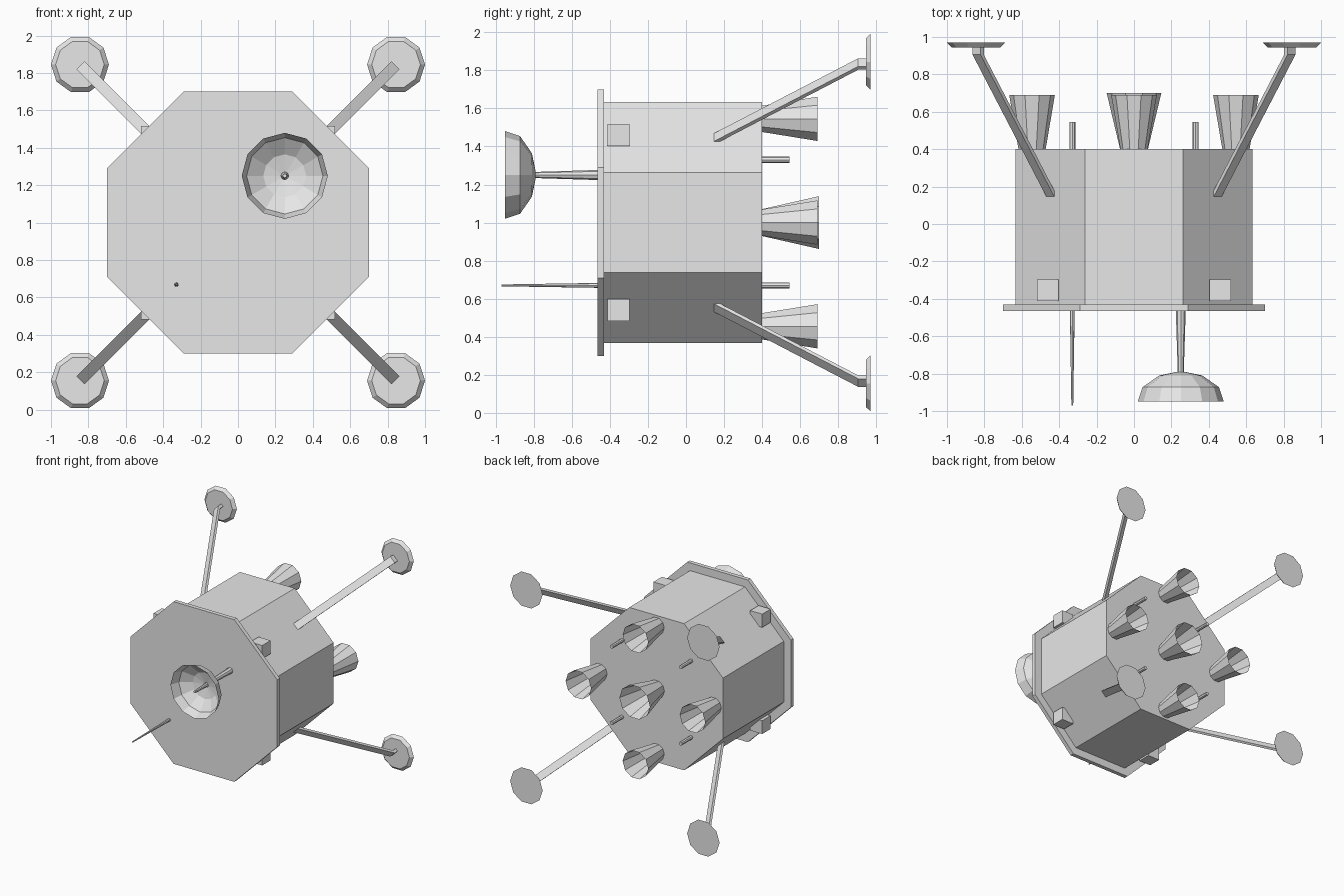
import bpy, bmesh, math
from mathutils import Vector

cube = bpy.data.objects.get("Cube")
if cube:
    bpy.data.objects.remove(cube, do_unlink=True)

grey = bpy.data.materials.new("hull_grey")
grey.use_nodes = True
grey.diffuse_color = (0.8, 0.8, 0.8, 1)
grey.node_tree.nodes["Principled BSDF"].inputs["Base Color"].default_value = (0.8, 0.8, 0.8, 1)

MID = 1.0  # height of the main axis


def finish(name, bm):
    bmesh.ops.recalc_face_normals(bm, faces=bm.faces)
    mesh = bpy.data.meshes.new(name)
    bm.to_mesh(mesh)
    bm.free()
    mesh.materials.append(grey)
    obj = bpy.data.objects.new(name, mesh)
    bpy.context.collection.objects.link(obj)
    return obj


def loft(name, rings, caps=True):
    """Bridge equal rings of points, optionally closing both ends."""
    bm = bmesh.new()
    loops = [[bm.verts.new(p) for p in ring] for ring in rings]
    for a, b in zip(loops, loops[1:]):
        for i in range(len(a)):
            j = (i + 1) % len(a)
            bm.faces.new((a[i], a[j], b[j], b[i]))
    if caps:
        bm.faces.new(loops[0])
        bm.faces.new(loops[-1])
    return finish(name, bm)


def turned(name, x, z, profile, sides, caps=True, turn=0.0):
    """Turn a (y, radius) profile around a front-to-back axis."""
    angles = [math.tau * i / sides + turn for i in range(sides)]
    rings = [[(x + r * math.cos(a), y, z + r * math.sin(a)) for a in angles]
             for y, r in profile]
    return loft(name, rings, caps)


def octagon(name, y0, y1, apothem):
    r = apothem / math.cos(math.pi / 8)
    turned(name, 0, MID, [(y0, r), (y1, r)], 8, turn=math.pi / 8)


# Main hull and front plate
octagon("hull", -0.44, 0.40, 0.633)
octagon("front_plate", -0.465, -0.43, 0.70)

# Dish with its mast, and the thin antenna
turned("dish", 0.25, 1.25,
       [(-0.95, 0.23), (-0.872, 0.204), (-0.81, 0.115), (-0.79, 0.02)], 12, caps=False)
turned("dish_mast", 0.25, 1.25, [(-0.45, 0.027), (-0.95, 0.011)], 8)
turned("thin_antenna", -0.33, 0.67, [(-0.45, 0.013), (-0.97, 0.005)], 8)

# Engine nozzles, open at the back
turned("main_nozzle", 0, MID, [(0.39, 0.072), (0.70, 0.146)], 10, caps=False)
for side, dx, dz in (("left", 1, 0), ("right", -1, 0), ("upper", 0, 1), ("lower", 0, -1)):
    turned(side + "_nozzle", dx * 0.545, MID + dz * 0.545,
           [(0.39, 0.071), (0.69, 0.122)], 10, caps=False)

# Parts repeated on the four diagonals
WIDTH, THICK = 0.06, 0.025
LEG_PATH = [(0.408, 0.07), (0.842, 0.905), (0.842, 0.95)]  # offset, y
for level, sz in (("upper", 1), ("lower", -1)):
    for side, sx in (("left", 1), ("right", -1)):
        tag = level + "_" + side
        out = Vector((sx, 0, sz)).normalized()
        across = Vector((sx, 0, -sz)).normalized() * WIDTH / 2

        # Bent landing leg with a rectangular section
        rings = []
        for offset, y in LEG_PATH:
            outer = Vector((sx * offset, y, MID + sz * offset))
            inner = outer - out * THICK
            rings.append([outer - across, outer + across, inner + across, inner - across])
        loft(tag + "_leg", rings)

        # Tapered foot pad
        turned(tag + "_foot", sx * 0.845, MID + sz * 0.845,
               [(0.945, 0.13), (0.97, 0.155)], 10)

        # Thruster block behind the front plate
        bm = bmesh.new()
        bmesh.ops.create_cube(bm, size=0.115)
        bmesh.ops.translate(bm, verts=bm.verts,
                            vec=(sx * 0.462, -0.355, MID + sz * 0.46))
        finish(tag + "_thruster_block", bm)

        # Short rear rod
        turned(tag + "_rear_rod", sx * 0.33, MID + sz * 0.33,
               [(0.39, 0.016), (0.545, 0.016)], 8)
